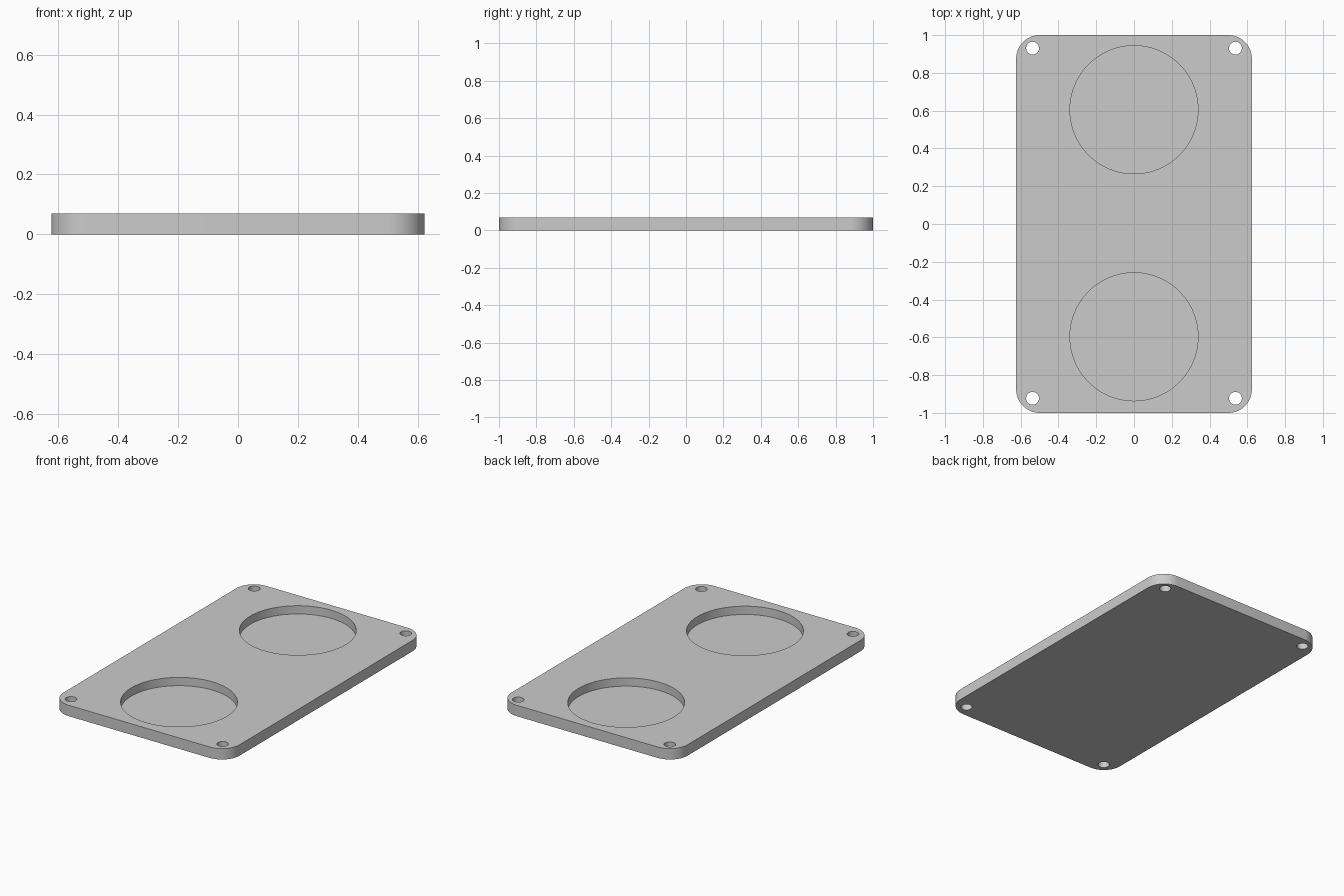
import bpy, bmesh, math

HALF_X, HALF_Y, THICK = 0.624, 1.0, 0.07
CORNER_R = 0.125
FLOOR_Z = 0.017          # level of the pocket floors
SHIFT_Y = 0.004          # small offset of the hole pattern

cube = bpy.data.objects.get("Cube")
if cube:
    bpy.data.objects.remove(cube, do_unlink=True)

# Single grey material
grey = bpy.data.materials.new("light_grey")
grey.use_nodes = True
colour = (0.6, 0.6, 0.6, 1)
grey.diffuse_color = colour
grey.node_tree.nodes["Principled BSDF"].inputs["Base Color"].default_value = colour


def arc(cx, cy, r, start, sweep, steps):
    return [(cx + r * math.cos(start + sweep * i / steps),
             cy + r * math.sin(start + sweep * i / steps)) for i in range(steps + 1)]


def prism(name, outlines, z0, z1):
    """Extrude closed outlines upward into one solid object."""
    bm = bmesh.new()
    for outline in outlines:
        face = bm.faces.new([bm.verts.new((x, y, z0)) for x, y in outline])
        top = bmesh.ops.extrude_face_region(bm, geom=[face], use_keep_orig=True)["geom"]
        verts = [g for g in top if isinstance(g, bmesh.types.BMVert)]
        bmesh.ops.translate(bm, verts=verts, vec=(0, 0, z1 - z0))
    bmesh.ops.recalc_face_normals(bm, faces=bm.faces)
    mesh = bpy.data.meshes.new(name)
    bm.to_mesh(mesh)
    bm.free()
    mesh.materials.append(grey)
    obj = bpy.data.objects.new(name, mesh)
    bpy.context.collection.objects.link(obj)
    return obj


def circle(cx, cy, r, steps):
    return arc(cx, cy, r, 0, math.tau, steps)[:-1]


# Plate with rounded corners
corners = [(1, 1), (-1, 1), (-1, -1), (1, -1)]
outline = []
for i, (sx, sy) in enumerate(corners):
    outline += arc(sx * (HALF_X - CORNER_R), sy * (HALF_Y - CORNER_R),
                   CORNER_R, i * math.pi / 2, math.pi / 2, 16)
plate = prism("plate", [outline], 0, THICK)

# Round blind pockets and corner screw holes
pockets = [circle(0, SHIFT_Y + s * 0.601, 0.339, 96) for s in (1, -1)]
holes = [circle(sx * 0.537, SHIFT_Y + sy * 0.927, 0.034, 32) for sx, sy in corners]
cutters = [prism("pocket_cutter", pockets, FLOOR_Z, THICK + 0.1),
           prism("screw_hole_cutter", holes, -0.1, THICK + 0.1)]

bpy.context.view_layer.objects.active = plate
for cutter in cutters:
    mod = plate.modifiers.new(cutter.name, 'BOOLEAN')
    mod.operation = 'DIFFERENCE'
    mod.solver = 'EXACT'
    mod.object = cutter
    bpy.ops.object.modifier_apply(modifier=mod.name)
    bpy.data.objects.remove(cutter, do_unlink=True)

# Smooth curved walls, keep the rims sharp
bpy.ops.object.select_all(action='DESELECT')
plate.select_set(True)
bpy.ops.object.shade_smooth_by_angle(angle=math.radians(30))
